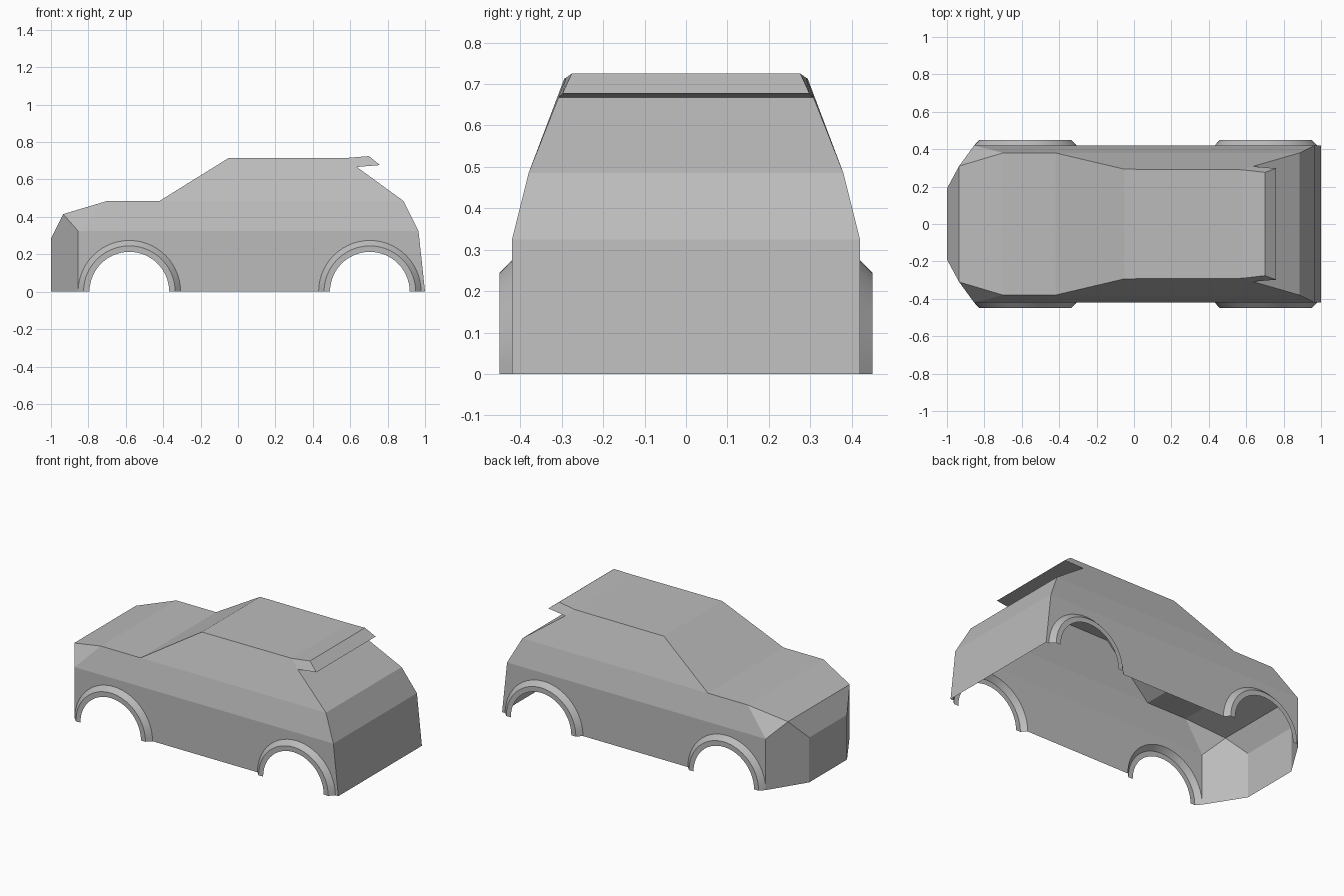
import bpy, bmesh, math

if "Cube" in bpy.data.objects:
    bpy.data.objects.remove(bpy.data.objects["Cube"])

paint = bpy.data.materials.new("grey_paint")
paint.diffuse_color = (0.5, 0.5, 0.5, 1)
paint.use_nodes = True
paint.node_tree.nodes["Principled BSDF"].inputs["Base Color"].default_value = paint.diffuse_color

WHEEL_X = (-0.581, 0.705)   # wheel centres
R_OUT, R_MID, R_IN = 0.274, 0.245, 0.213
W, W_ARCH = 0.42, 0.45      # half widths of body and arches
SEG = 28


def arc(cx, r, y):
    """Half circle over a wheel, running from front to back."""
    return [(cx - r * math.cos(math.pi * i / SEG), y, r * math.sin(math.pi * i / SEG))
            for i in range(SEG + 1)]


def make_half(name, faces, smooth=False):
    """Build the +y half from face loops and mirror it."""
    bm = bmesh.new()
    for loop in faces:
        bm.faces.new([bm.verts.new(p) for p in loop])
    bmesh.ops.remove_doubles(bm, verts=bm.verts, dist=0.0005)
    bmesh.ops.recalc_face_normals(bm, faces=bm.faces)
    # Outer skin faces +y on average
    if sum(f.normal.y * f.calc_area() for f in bm.faces) < 0:
        bmesh.ops.reverse_faces(bm, faces=bm.faces)
    mesh = bpy.data.meshes.new(name)
    bm.to_mesh(mesh)
    bm.free()
    mesh.materials.append(paint)
    ob = bpy.data.objects.new(name, mesh)
    bpy.context.collection.objects.link(ob)
    mirror = ob.modifiers.new("mirror", 'MIRROR')
    mirror.use_axis = (False, True, False)
    if smooth:
        bpy.ops.object.select_all(action='DESELECT')
        ob.select_set(True)
        bpy.context.view_layer.objects.active = ob
        bpy.ops.object.shade_smooth_by_angle(angle=math.radians(30))
    return ob


# Edge line over the car from nose to tail: x, half width, z
edge = [(-1, 0.19, 0), (-1, 0.19, 0.285), (-0.935, 0.31, 0.415),
        (-0.70, 0.38, 0.485), (-0.42, 0.38, 0.485),
        (-0.05, 0.293, 0.715), (0.58, 0.29, 0.715),
        (0.70, 0.276, 0.725), (0.76, 0.298, 0.677), (0.635, 0.308, 0.667),
        (0.885, 0.38, 0.485), (0.965, W, 0.325), (1, W, 0)]
(nose_b, nose_t, hood_f, hood_m, hood_r, roof_f, roof_r,
 spoil_t, spoil_e, spoil_b, tail_t, tail_m, tail_b) = edge
belt_f = (-0.855, W, 0.325)

# Nose, bonnet, windscreen, roof, spoiler and tail as one strip
faces = [[(a[0], 0, a[2]), a, b, (b[0], 0, b[2])] for a, b in zip(edge, edge[1:])]

# Front corner panel and small headlight facet
faces.append([nose_b, nose_t, hood_f, belt_f, (-0.855, W, 0)])
faces.append([hood_f, hood_m, belt_f])
# Shoulder, cabin side and spoiler end
faces.append([belt_f, hood_m, hood_r, tail_t, tail_m])
faces.append([hood_r, roof_f, roof_r, spoil_b, tail_t])
faces.append([roof_r, spoil_t, spoil_e, spoil_b])
# Door side with open wheel wells
faces.append([belt_f] + arc(WHEEL_X[0], R_OUT, W) + arc(WHEEL_X[1], R_OUT, W)
             + [tail_b, tail_m])
make_half("body_shell", faces)

# Wheel arch flares: bevelled outer band and flat lip
for label, cx in zip(("front", "rear"), WHEEL_X):
    rings = [arc(cx, R_OUT, W), arc(cx, R_MID, W_ARCH), arc(cx, R_IN, W_ARCH)]
    flare = []
    for a, b in zip(rings, rings[1:]):
        for i in range(SEG):
            flare.append([a[i], a[i + 1], b[i + 1], b[i]])
    make_half(label + "_wheel_arches", flare, smooth=True)
